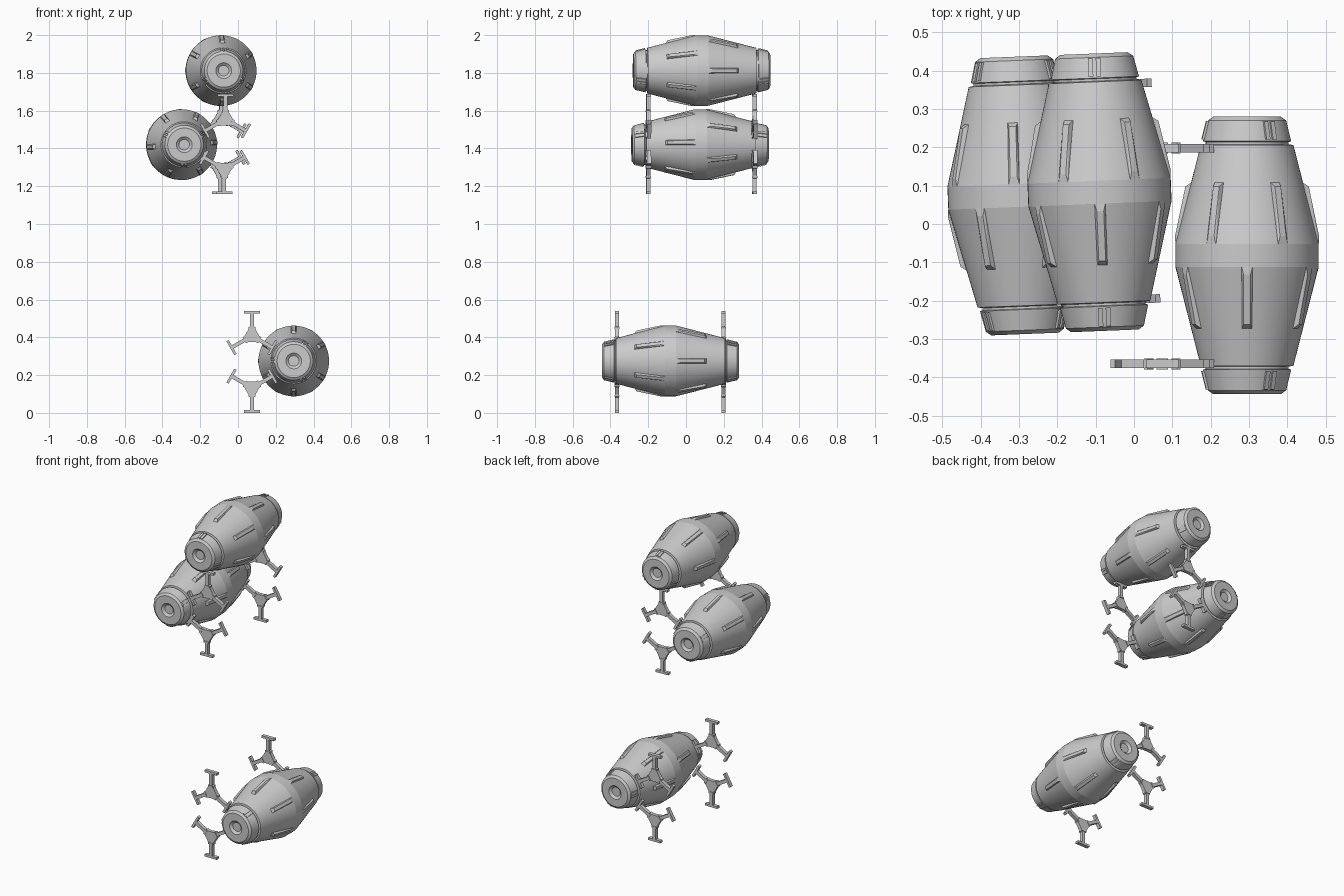
import bpy, bmesh
from math import sin, cos, pi, radians
from mathutils import Vector, Matrix

if "Cube" in bpy.data.objects:
    bpy.data.objects.remove(bpy.data.objects["Cube"])

SEG = 60


def finish(bm, name, matrix, angle=5.8):
    bmesh.ops.recalc_face_normals(bm, faces=bm.faces)
    me = bpy.data.meshes.new(name)
    bm.to_mesh(me)
    bm.free()
    ob = bpy.data.objects.new(name, me)
    bpy.context.collection.objects.link(ob)
    ob.matrix_world = matrix
    bpy.ops.object.select_all(action='DESELECT')
    bpy.context.view_layer.objects.active = ob
    ob.select_set(True)
    bpy.ops.object.shade_smooth_by_angle(angle=radians(angle))
    return ob


def hull(bm, pts):
    vs = [bm.verts.new(p) for p in pts]
    bmesh.ops.convex_hull(bm, input=vs)


def polar(deg, r, side, y):
    # point at radius r in direction deg, shifted sideways
    a = radians(deg)
    return Vector((cos(a) * r - sin(a) * side, y, sin(a) * r + cos(a) * side))


def barrel(name, matrix, phase, clip_phase):
    # lathed shell, one half of the profile mirrored along y
    half = [(0.350, 0), (0.350, 0.028), (0.362, 0.042), (0.362, 0.088), (0.352, 0.102),
            (0.298, 0.115), (0.296, 0.108), (0.290, 0.108), (0.288, 0.121), (0.280, 0.123), (0.03, 0.187)]
    prof = [(-t, r) for t, r in half] + [(t, r) for t, r in reversed(half)]
    bm = bmesh.new()
    rings = []
    for t, r in prof:
        n = 1 if r == 0 else SEG
        rings.append([bm.verts.new((r * cos(2 * pi * i / SEG), t, r * sin(2 * pi * i / SEG))) for i in range(n)])
    for a, b in zip(rings, rings[1:]):
        for i in range(SEG):
            j = (i + 1) % SEG
            quad = [a[i % len(a)], a[j % len(a)], b[j % len(b)], b[i % len(b)]]
            bm.faces.new(list(dict.fromkeys(quad)))
    finish(bm, name + "_shell", matrix, 8)

    # tapered ribs, six per half, staggered
    bm = bmesh.new()
    for s in (-1, 1):
        for k in range(6):
            d = phase + 60 * k + (30 if s > 0 else 0)
            pts = []
            for t, r, w in ((0.03, 0.180, 0.015), (0.03, 0.187, 0.014), (0.05, 0.188, 0.009),
                            (0.18, 0.161, 0.009), (0.19, 0.146, 0.013), (0.19, 0.138, 0.013)):
                pts += [polar(d, r, w, s * t), polar(d, r, -w, s * t)]
            hull(bm, pts)
    finish(bm, name + "_ribs", matrix)

    # paired clips on the end caps
    bm = bmesh.new()
    for s in (-1, 1):
        for k in range(3):
            for off in (-0.010, 0.010):
                pts = []
                for t, r in ((0.302, 0.10), (0.302, 0.119), (0.350, 0.107), (0.352, 0.09)):
                    for w in (-0.006, 0.006):
                        pts.append(polar(clip_phase + 120 * k, r, off + w, s * t))
                hull(bm, pts)
    finish(bm, name + "_cap_clips", matrix)


def bracket(name, matrix, first):
    # three-armed flat connector with T-shaped feet
    bm = bmesh.new()
    arm = [(0.034, 0.019), (0.046, 0.018), (0.050, 0.010), (0.118, 0.010), (0.118, 0.042), (0.132, 0.042)]
    outline = [(a, -w) for a, w in arm] + [(a, w) for a, w in reversed(arm)]
    vs = [bm.verts.new(polar(first + 120 * k, a, w, -0.011)) for k in range(3) for a, w in outline]
    f = bm.faces.new(vs)
    ext = bmesh.ops.extrude_face_region(bm, geom=[f])
    bmesh.ops.translate(bm, verts=[v for v in ext['geom'] if isinstance(v, bmesh.types.BMVert)], vec=(0, 0.022, 0))
    # raised collars around each arm root
    for k in range(3):
        hull(bm, [polar(first + 120 * k, a, w, y) for a in (0.036, 0.046) for w in (-0.015, 0.015) for y in (-0.014, 0.014)])
    finish(bm, name, matrix)


# lower unit: one barrel, four connectors
low = Matrix.Translation((0, -0.082, 0))
barrel("lower_barrel", low @ Matrix.Translation((0.295, 0, 0.275)), 90, 57)
# upper unit: two barrels, turned slightly about z
up = Matrix.Translation((-0.09, 0.083, 0)) @ Matrix.Rotation(radians(2.3), 4, 'Z')
barrel("top_barrel", up @ Matrix.Translation((0, 0, 1.812)), 90, 90)
barrel("middle_barrel", up @ Matrix.Translation((-0.209, 0, 1.42)), 4, 30)

for label, y in (("front", -0.283), ("back", 0.28)):
    for unit, name, x, z, first in ((low, "lower_foot", 0.074, 0.132, 270), (low, "lower_upper", 0.074, 0.408, 90),
                                    (up, "link", 0.012, 1.556, 90), (up, "middle_foot", 0.006, 1.29, 270)):
        bracket(f"{name}_connector_{label}", unit @ Matrix.Translation((x, y, z)), first)
